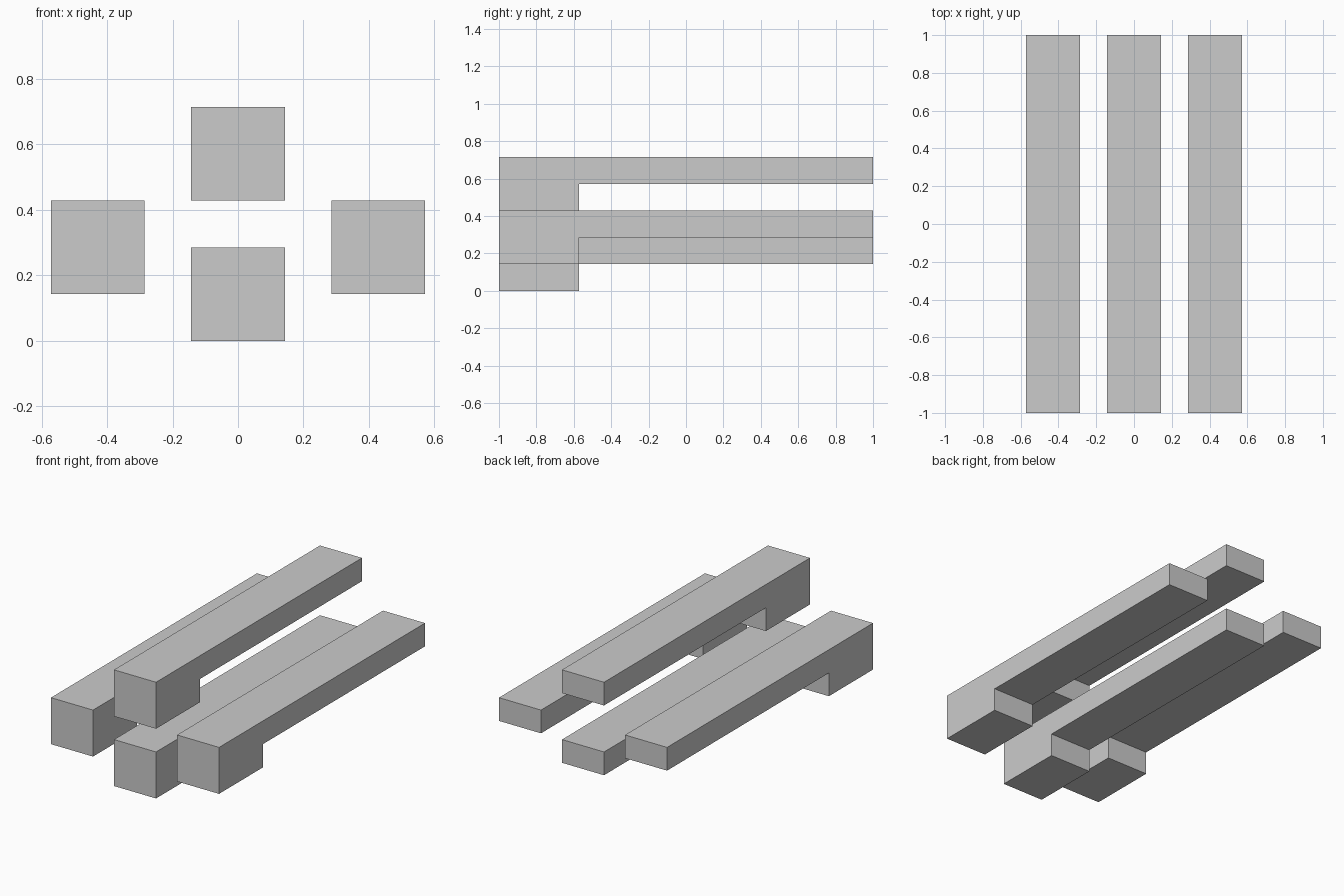
import bpy
import bmesh

if "Cube" in bpy.data.objects:
    bpy.data.objects.remove(bpy.data.objects["Cube"])

U = 2 / 7  # bar width and full height
STEP_Y = -4 / 7  # where the thick front block ends


def stepped_bar(name, x, z):
    """L-shaped side profile in the YZ plane, extruded across the width."""
    profile = [(-1, 0), (STEP_Y, 0), (STEP_Y, U / 2), (1, U / 2), (1, U), (-1, U)]
    bm = bmesh.new()
    face = bm.faces.new([bm.verts.new((-U / 2, y, h)) for y, h in profile])
    ext = bmesh.ops.extrude_face_region(bm, geom=[face])
    verts = [g for g in ext["geom"] if isinstance(g, bmesh.types.BMVert)]
    bmesh.ops.translate(bm, verts=verts, vec=(U, 0, 0))
    bmesh.ops.recalc_face_normals(bm, faces=bm.faces)
    mesh = bpy.data.meshes.new(name)
    bm.to_mesh(mesh)
    bm.free()
    obj = bpy.data.objects.new(name, mesh)
    obj.location = (x, 0, z)
    bpy.context.collection.objects.link(obj)


# Four bars in a diamond arrangement
stepped_bar("bottom_bar", 0, 0)
stepped_bar("top_bar", 0, 1.5 * U)
for side, sign in (("left", -1), ("right", 1)):
    stepped_bar(side + "_bar", sign * 1.5 * U, U / 2)
